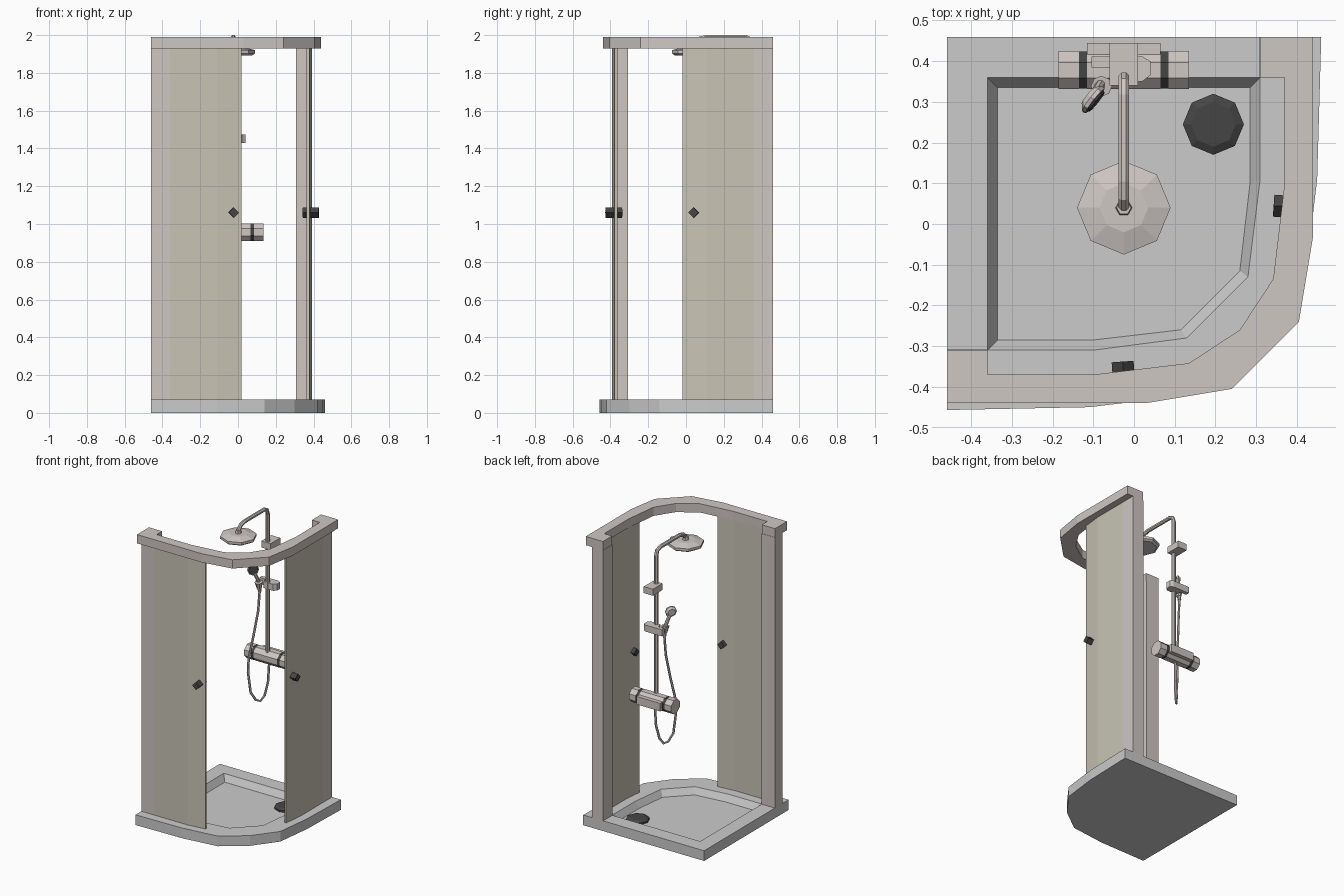
import bpy, bmesh, math
from mathutils import Vector

if "Cube" in bpy.data.objects:
    bpy.data.objects.remove(bpy.data.objects["Cube"])


def material(name, rgb):
    m = bpy.data.materials.new(name)
    m.diffuse_color = (*rgb, 1)
    m.use_nodes = True
    m.node_tree.nodes["Principled BSDF"].inputs["Base Color"].default_value = m.diffuse_color
    return m


METAL = material("warm_metal", (0.62, 0.57, 0.55))
GLASS = material("tinted_glass", (0.58, 0.55, 0.46))
BLACK = material("black_plastic", (0.06, 0.06, 0.06))


def loft(name, loops, mat=None):
    """Skin equal-length loops of points and cap both ends."""
    bm = bmesh.new()
    rows = [[bm.verts.new(p) for p in loop] for loop in loops]
    n = len(rows[0])
    for a, b in zip(rows, rows[1:]):
        for i in range(n):
            j = (i + 1) % n
            bm.faces.new((a[i], a[j], b[j], b[i]))
    bm.faces.new(rows[0][::-1])
    bm.faces.new(rows[-1])
    bmesh.ops.recalc_face_normals(bm, faces=bm.faces)
    me = bpy.data.meshes.new(name)
    bm.to_mesh(me)
    bm.free()
    ob = bpy.data.objects.new(name, me)
    bpy.context.collection.objects.link(ob)
    if mat:
        me.materials.append(mat)
    return ob


def at(pts, z):
    return [(x, y, z) for x, y in pts]


def prism(name, pts, z0, z1, mat=None):
    return loft(name, [at(pts, z0), at(pts, z1)], mat)


def box(name, x0, x1, y0, y1, z0, z1, mat=METAL):
    return prism(name, [(x0, y0), (x1, y0), (x1, y1), (x0, y1)], z0, z1, mat)


def turned(name, base, axis, profile, n, mat, turn=0.0):
    """Faceted solid around an axis; profile lists (distance, radius)."""
    ax = Vector(axis).normalized()
    ref = Vector((0, 0, 1)) if abs(ax.z) < 0.9 else Vector((1, 0, 0))
    u = (ref - ax * ref.dot(ax)).normalized()
    v = ax.cross(u)
    angles = [turn + 2 * math.pi * i / n for i in range(n)]
    return loft(name, [[Vector(base) + ax * d + (u * math.cos(a) + v * math.sin(a)) * r
                        for a in angles] for d, r in profile], mat)


def tube(name, pts, r, n, mat, u_hint=(1, 0, 0)):
    """Sweep an n-gon along a path."""
    P = [Vector(p) for p in pts]
    loops = []
    for i, p in enumerate(P):
        t = (P[min(i + 1, len(P) - 1)] - P[max(i - 1, 0)]).normalized()
        u = Vector(u_hint)
        u = (u - t * u.dot(t)).normalized()
        v = t.cross(u)
        loops.append([p + (u * math.cos(a) + v * math.sin(a)) * r
                      for a in (2 * math.pi * (k + .5) / n for k in range(n))])
    return loft(name, loops, mat)


# Tray with sunken basin
outer = [(-.46, .46), (.46, .46), (.45, .11), (.42, -.14), (.30, -.30),
         (.14, -.42), (-.11, -.45), (-.46, -.457)]
rim = [(-.36, .36), (.31, .36), (.31, .11), (.28, -.13), (.205, -.205),
       (.13, -.28), (-.10, -.31), (-.36, -.31)]
floor = [(-.335, .335), (.285, .335), (.285, .10), (.26, -.115), (.1875, -.1875),
         (.115, -.26), (-.10, -.285), (-.335, -.285)]
loft("shower_tray", [at(outer, 0), at(outer, .07), at(rim, .07), at(floor, .025)])
turned("drain_cover", (.195, .245, .025), (0, 0, 1),
       [(0, .075), (.012, .075), (.022, .055)], 8, BLACK)

# Curved top rail
half_out = [(.44, .46), (.44, -.03), (.405, -.24)]
half_in = [(.31, .46), (.31, .36), (.37, .36), (.37, .10), (.342, -.135), (.26, -.26)]


def flip(pts):
    return [(-y, -x) for x, y in pts]


rail = half_out + flip(half_out)[::-1] + flip(half_in) + half_in[:-1][::-1]
prism("top_rail", rail, 1.93, 1.99, METAL)

# Posts and glass panels, mirrored over the diagonal
post = [(.308, .36), (.393, .36), (.393, .46), (.308, .46)]
pane = [(.393, .36), (.393, .11), (.378, -.018), (.363, -.016), (.376, .11), (.376, .36)]
for side, f in (("right", lambda p: p), ("front", flip)):
    prism(side + "_post", f(post), .07, 1.93, METAL)
    prism(side + "_glass_panel", f(pane), .07, 1.93, GLASS)

# Door knobs running through the glass
turned("right_knob", (.343, .045, 1.06), (1, -.07, 0), [(0, .027), (.085, .027)], 4, BLACK)
turned("front_knob", (-.028, -.338, 1.06), (.07, -1, 0), [(0, .027), (.088, .027)], 4, BLACK)

# Thermostat bar with black rings
PX, PY = -.025, .36
R = .0505
T = math.pi / 8
for name, x0, x1, r, m in (("left_valve_knob", -.185, -.135, R, METAL),
                           ("left_ring", -.135, -.115, R * .98, BLACK),
                           ("thermostat_body", -.115, .065, R, METAL),
                           ("right_ring", .065, .085, R * .98, BLACK),
                           ("right_valve_knob", .085, .135, R, METAL)):
    turned(name, (x0, .378, .957), (1, 0, 0), [(0, r), (x1 - x0, r)], 8, m, T)
box("thermostat_wall_plate", -.115, .065, .40, .445, .93, .985)

# Riser pipe, arm and overhead shower head
tube("riser_pipe", [(PX, PY, .98), (PX, PY, 1.945), (PX, PY - .012, 1.975), (PX, PY - .042, 1.988),
                    (PX, .105, 1.988), (PX, .065, 1.978), (PX, .045, 1.955), (PX, .04, 1.925)],
     .0135, 8, METAL)
turned("head_joint", (PX, .04, 1.925), (0, 0, 1), [(0, .022), (.03, .018)], 6, METAL)
turned("overhead_shower", (PX, .04, 1.893), (0, 0, 1),
       [(0, .10), (.01, .115), (.027, .115), (.042, .06)], 8, METAL)

# Brackets on the riser
box("upper_wall_bracket", -.06, .01, .34, .445, 1.71, 1.755)
prism("handset_slider", [(-.105, .385), (-.06, .385), (-.05, .35), (.02, .35), (.04, .365),
                         (.04, .40), (.02, .412), (-.105, .412)], 1.43, 1.475, METAL)
turned("handset_holder", (-.08, .345, 1.425), (0, -.15, 1),
       [(0, .016), (.045, .026)], 8, METAL)

# Handset with dark spray face
tube("handset_handle", [(-.08, .35, 1.40), (-.083, .342, 1.47), (-.10, .312, 1.55)], .012, 8, METAL)
n = Vector((.75, -.6, .1)).normalized()
c = Vector((-.102, .308, 1.56))
turned("handset_head", c - n * .014, n, [(0, .025), (.012, .038), (.022, .038)], 8, METAL)
turned("handset_face", c + n * .008, n, [(0, .033), (.006, .030)], 8, BLACK)

# Hose loop
tube("shower_hose", [(-.08, .35, 1.41), (-.083, .338, 1.27), (-.10, .31, 1.10), (-.118, .285, .96),
                     (-.12, .28, .86), (-.107, .29, .72), (-.085, .315, .665), (-.065, .335, .655),
                     (-.045, .352, .69), (-.03, .368, .78), (PX, .375, .92)],
     .008, 6, METAL, (.7, -.7, 0))
